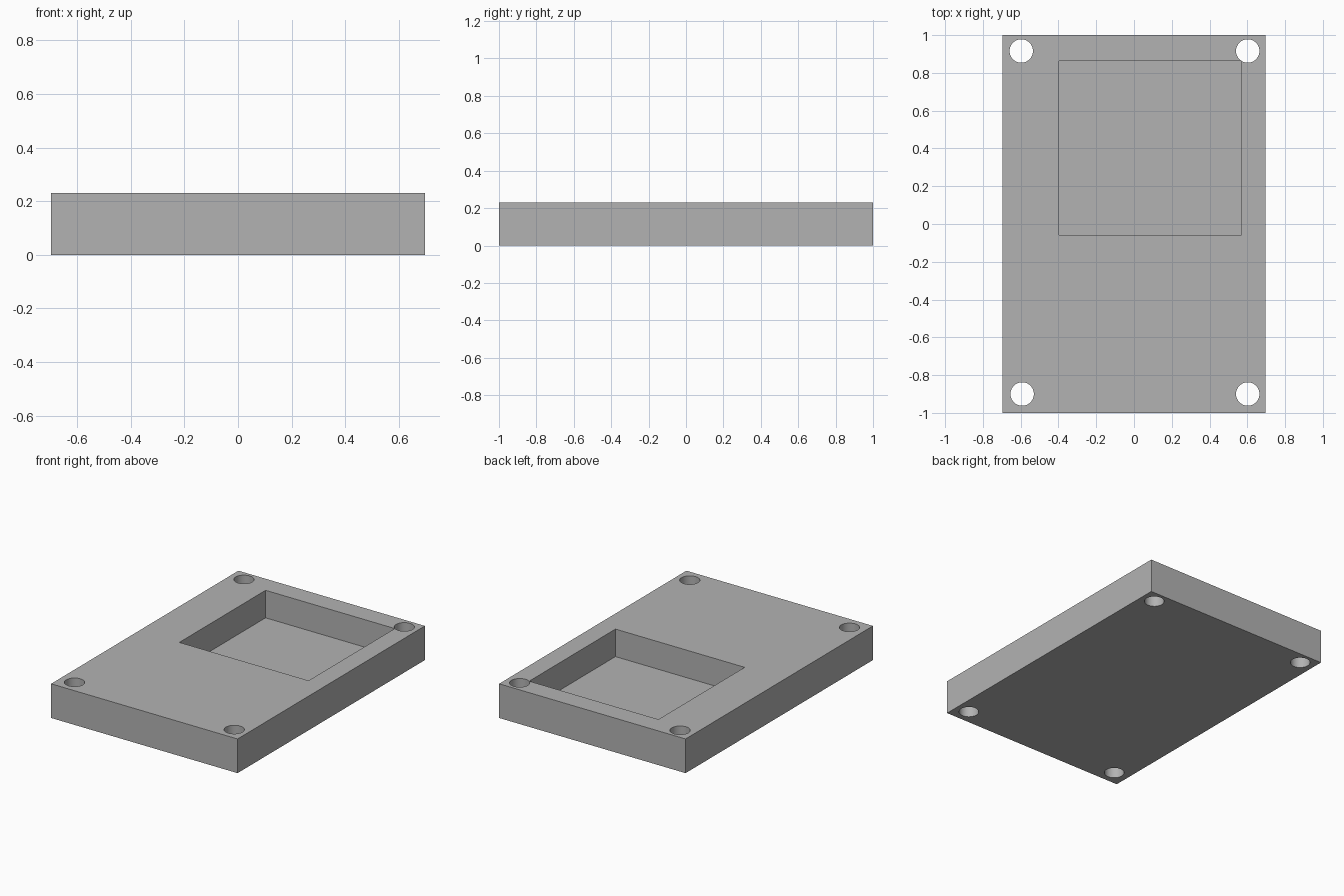
import bpy
import math

default_cube = bpy.data.objects.get("Cube")
if default_cube:
    bpy.data.objects.remove(default_cube, do_unlink=True)

HEIGHT = 0.231
FLOOR = 0.045
HOLE_RADIUS = 0.062

grey = bpy.data.materials.new("plain_grey")
grey.use_nodes = True
colour = (0.45, 0.45, 0.45, 1)
grey.diffuse_color = colour
grey.node_tree.nodes["Principled BSDF"].inputs["Base Color"].default_value = colour


def box(name, low, high):
    """Box between two opposite corners."""
    centre = [(a + b) / 2 for a, b in zip(low, high)]
    bpy.ops.mesh.primitive_cube_add(size=1, location=centre)
    obj = bpy.context.object
    obj.name = name
    obj.scale = [b - a for a, b in zip(low, high)]
    bpy.ops.object.transform_apply(location=True, rotation=False, scale=True)
    obj.data.materials.append(grey)
    return obj


def cylinder(name, x, y):
    """Upright cutter that passes right through the plate."""
    bpy.ops.mesh.primitive_cylinder_add(vertices=48, radius=HOLE_RADIUS,
                                        depth=1, location=(x, y, 0))
    obj = bpy.context.object
    obj.name = name
    obj.data.materials.append(grey)
    return obj


# Solid plate
plate = box("plate", (-0.697, -1, 0), (0.697, 1, HEIGHT))

# Square pocket and four corner holes
cutters = [box("pocket_cutter", (-0.398, -0.058, FLOOR), (0.568, 0.863, 1))]
for name, x, y in (("back_right", -0.597, 0.916), ("back_left", 0.602, 0.916),
                   ("front_right", -0.592, -0.90), ("front_left", 0.602, -0.90)):
    cutters.append(cylinder(name + "_hole_cutter", x, y))

bpy.ops.object.select_all(action="DESELECT")
plate.select_set(True)
bpy.context.view_layer.objects.active = plate
for cutter in cutters:
    cutter.hide_render = True
    cut = plate.modifiers.new(cutter.name, "BOOLEAN")
    cut.operation = "DIFFERENCE"
    cut.solver = "EXACT"
    cut.object = cutter
    bpy.ops.object.modifier_apply(modifier=cut.name)
    bpy.data.objects.remove(cutter, do_unlink=True)

# Round hole walls, crisp edges
bpy.ops.object.shade_smooth_by_angle(angle=math.radians(30))
